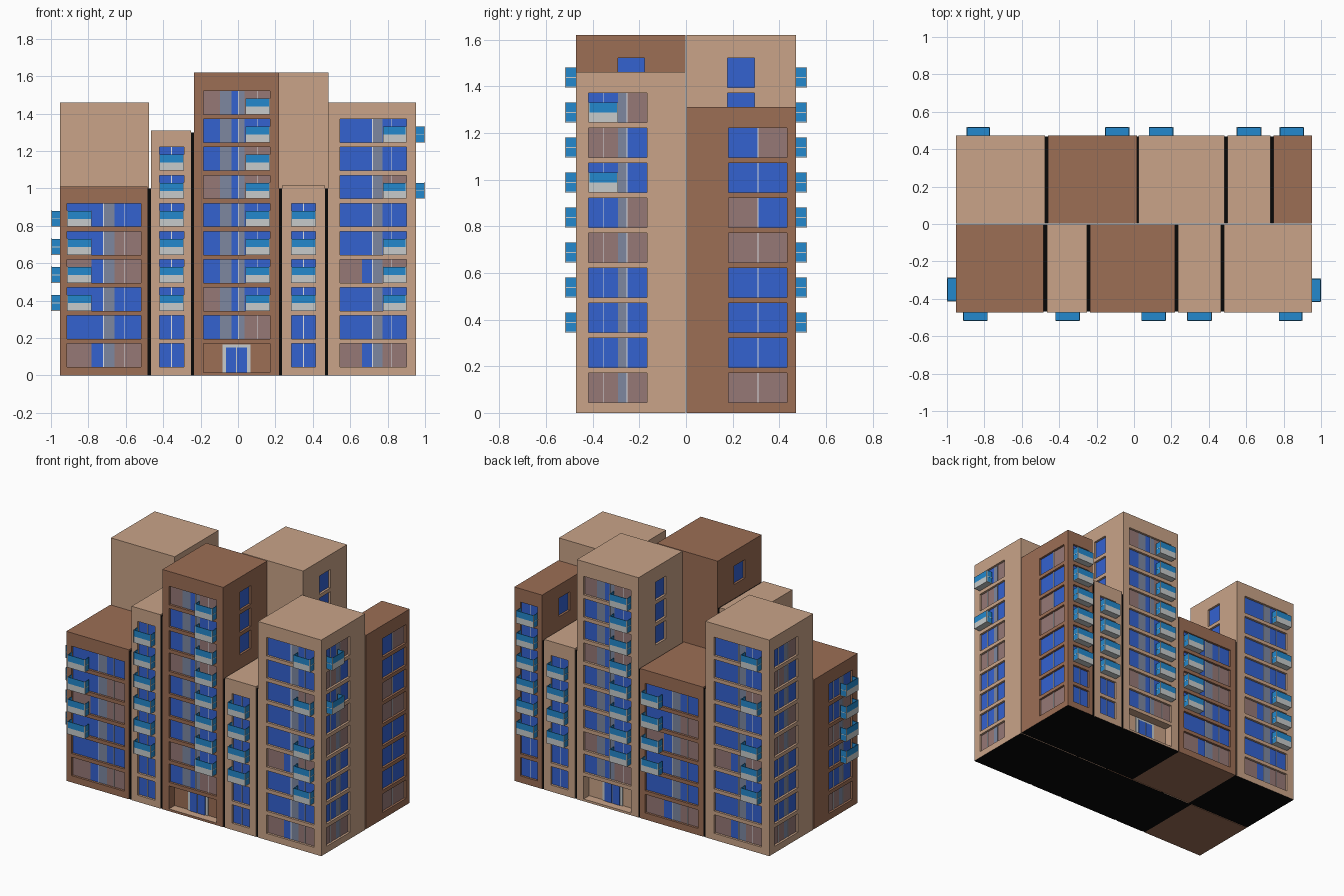
import bpy, bmesh, math
from mathutils import Vector

if "Cube" in bpy.data.objects:
    bpy.data.objects.remove(bpy.data.objects["Cube"])

COLOURS = {
    "tan wall": (0.585, 0.37, 0.246), "brown wall": (0.333, 0.156, 0.091),
    "window blue": (0.034, 0.122, 0.631), "curtain mauve": (0.305, 0.188, 0.181),
    "blind grey": (0.205, 0.243, 0.352), "balcony blue": (0.017, 0.25, 0.61),
    "panel grey": (0.57, 0.60, 0.60), "frame white": (0.75, 0.76, 0.80),
    "joint black": (0.002, 0.002, 0.002),
}
MATS = []
for name, rgb in COLOURS.items():
    m = bpy.data.materials.new(name)
    m.diffuse_color = (*rgb, 1)
    m.use_nodes = True
    m.node_tree.nodes["Principled BSDF"].inputs["Base Color"].default_value = m.diffuse_color
    MATS.append(m)
TAN, BROWN, BLUE, MAUVE, BLIND, BALC, GREY, WHITE, BLACK = range(9)

FRONT, REAR = -0.472, -0.003   # depth range of one row of blocks
STOREY, SILL, HEAD = 0.15, 0.045, 0.17
RECESS = 0.015


class Side:
    """Drawing helper for one wall: u runs right, d runs outward, z up."""
    def __init__(self, bm, origin, u, n):
        self.bm, self.o, self.u, self.n = bm, Vector(origin), Vector(u), Vector(n)

    def quad(self, pts, mat):
        vs = [self.bm.verts.new(self.o + self.u * u + self.n * d + Vector((0, 0, z)))
              for u, d, z in pts]
        self.bm.faces.new(vs).material_index = mat

    def face(self, u0, u1, z0, z1, d, mat):
        self.quad([(u0, d, z0), (u1, d, z0), (u1, d, z1), (u0, d, z1)], mat)

    def across(self, u, d0, d1, z0, z1, mat, flip=False):
        p = [(u, d1, z0), (u, d0, z0), (u, d0, z1), (u, d1, z1)]
        self.quad(p[::-1] if flip else p, mat)

    def level(self, u0, u1, d0, d1, z, mat, flip=False):
        p = [(u0, d0, z), (u0, d1, z), (u1, d1, z), (u1, d0, z)]
        self.quad(p[::-1] if flip else p, mat)

    def box(self, u0, u1, d0, d1, z0, z1, mat):
        self.face(u0, u1, z0, z1, d1, mat)
        self.quad([(u1, d0, z0), (u0, d0, z0), (u0, d0, z1), (u1, d0, z1)], mat)
        self.across(u1, d0, d1, z0, z1, mat)
        self.across(u0, d0, d1, z0, z1, mat, True)
        self.level(u0, u1, d0, d1, z1, mat)
        self.level(u0, u1, d0, d1, z0, mat, True)


def finish(bm, name, turned):
    me = bpy.data.meshes.new(name)
    bm.to_mesh(me)
    bm.free()
    for m in MATS:
        me.materials.append(m)
    ob = bpy.data.objects.new(name, me)
    bpy.context.collection.objects.link(ob)
    if turned:
        ob.rotation_euler.z = math.pi
    return ob


def panes(s, u0, u1, z0, z1, style, code):
    """Glass strips: code m = both curtains, l / r = one curtain, b = none."""
    left = MAUVE if code in "ml" else BLUE
    right = MAUVE if code in "mr" else BLUE
    strips, bars = {
        "wide": ([(0, .33, left), (.33, .49, BLUE), (.49, .64, BLIND),
                  (.64, .78, right), (.78, 1, right)], (.49, .78)),
        "mid": ([(0, .25, left), (.25, .42, BLIND), (.42, .53, BLUE),
                 (.53, .62, BLIND), (.62, 1, right)], (.53, .81)),
        "side": ([(0, .5, left), (.5, .66, BLIND), (.66, 1, right)], (.25, .66)),
        "half": ([(0, .5, left), (.5, 1, right)], (.5,)),
        "slim": ([(0, 1, BLUE)], (.5,)),
        "small": ([(0, 1, BLUE)], ()),
    }[style]
    w = u1 - u0
    for a, b, mat in strips:
        s.face(u0 + a * w, u0 + b * w, z0, z1, -RECESS, mat)
    for f in bars:   # white glazing bars
        s.box(u0 + f * w - .002, u0 + f * w + .002, -RECESS, -RECESS + .004, z0, z1, WHITE)


def doorway(s, u0, u1, z0, z1):
    """Double glass door with a pale frame at the back of the porch."""
    c, d = (u0 + u1) / 2, -.06
    s.box(c - .075, c + .075, d, d + .006, z0, z1 - .005, GREY)
    for a, b in ((-.056, -.003), (.003, .056)):
        s.box(c + a, c + b, d + .006, d + .010, z0, z1 - .02, BLUE)


def wall(s, width, height, mat, spec):
    """Flat wall with one column of recessed windows."""
    if not spec:
        s.face(0, width, 0, height, 0, mat)
        return
    u0, u1, style, floors, codes = spec[:5]
    door = style == "mid"
    s.face(0, u0, 0, height, 0, mat)
    s.face(u1, width, 0, height, 0, mat)
    z = 0
    for i in floors:
        porch = door and i == 0
        depth = .06 if porch else RECESS
        z0, z1 = i * STOREY + (.015 if porch else SILL), i * STOREY + HEAD
        s.face(u0, u1, z, z0, 0, mat)
        s.across(u0, -depth, 0, z0, z1, mat)
        s.across(u1, -depth, 0, z0, z1, mat, True)
        s.level(u0, u1, -depth, 0, z0, TAN if porch else mat)
        s.level(u0, u1, -depth, 0, z1, mat, True)
        if porch:
            s.face(u0, u1, z0, z1, -depth, mat)
            doorway(s, u0, u1, z0, z1)
        else:
            panes(s, u0, u1, z0, z1, style, codes[i % len(codes)])
        z = z1
    s.face(u0, u1, z, height, 0, mat)


def balcony(s, u0, u1, floor):
    z, d, t = floor * STOREY + SILL, .046, .004
    top, mid = z + .085, z + .042
    s.box(u0, u1, 0, d, z, z + t, GREY)                          # slab
    s.box(u0 + t, u1 - t, 0, d - t, z + t, z + 2 * t, BALC)      # floor finish
    s.box(u0, u1, d - t, d, z + t, mid, GREY)                    # front panel
    s.box(u0, u1, d - t, d, mid, top, BALC)                      # front glazing
    for a in (u0, u1 - t):                                       # side glazing
        s.box(a, a + t, 0, d - t, z + t, top, BALC)
    for a, b in ((u0 - .001, u0 + t), (u1 - t, u1 + .001)):      # posts and side rails
        s.box(a, b, d - t, d + .001, z, top + .001, GREY)
        s.box(a, b, 0, d - t, mid - .002, mid + .002, GREY)


def block(name, x0, x1, height, mat, base, turned, front, left=None, right=None):
    bm, bal = bmesh.new(), bmesh.new()
    w, dep = x1 - x0, REAR - FRONT
    frames = [((x0, FRONT, 0), (1, 0, 0), (0, -1, 0), w, front),
              ((x1, FRONT, 0), (0, 1, 0), (1, 0, 0), dep, right),
              ((x1, REAR, 0), (-1, 0, 0), (0, 1, 0), w, None),
              ((x0, REAR, 0), (0, -1, 0), (-1, 0, 0), dep, left)]
    for o, u, n, width, spec in frames:
        wall(Side(bm, o, u, n), width, height, mat, spec)
        if spec and len(spec) > 5:
            a, b, floors = spec[5]
            for i in floors:
                balcony(Side(bal, o, u, n), a, b, i)
    s = Side(bm, *frames[0][:3])
    s.level(0, w, -dep, 0, height, mat)        # flat roof
    s.level(0, w, -dep, 0, 0, base, True)      # underside
    bmesh.ops.remove_doubles(bm, verts=bm.verts, dist=1e-5)
    finish(bm, name + "_block", turned)
    finish(bal, name + "_balconies", turned)


def small(side, floors):
    u = (.175, .29) if side == "left" else (.18, .295)
    return (*u, "small", floors, "b")


# Facade recipes: window span, style, floors, curtain codes, balcony span and floors
LOW = (.04, .435, "wide", range(6), "mbbmrb", (.04, .17, range(2, 6)))
TOWER = (.05, .405, "mid", range(10), "brlbbbmrbm", (.275, .405, range(2, 10)))
TALL = (.065, .42, "mid_", range(9), "mbbmbbrbb", (.295, .42, (2, 3, 4, 6, 8)))
TALL = TALL[:2] + ("wide",) + TALL[3:]
SLIM8 = (.045, .175, "slim", range(8), "b", (.045, .175, range(2, 8)))
SLIM6 = (.05, .18, "slim", range(6), "b", (.05, .18, range(2, 6)))
END = (.055, .305, "side", range(9), "mbbbmrblr")

# Front row, left to right
block("front_low", -.953, -.485, 1.01, BROWN, BROWN, False, LOW,
      left=(.165, .415, "side", range(6), "mbbmrb", (.285, .41, range(2, 6))))
block("front_slim", -.465, -.25, 1.31, TAN, BLACK, False, SLIM8, left=small("left", [7]))
block("front_tower", -.235, .22, 1.62, BROWN, BLACK, False, TOWER,
      left=small("left", [9]), right=small("right", [7, 8, 9]))
block("front_short_slim", .235, .465, 1.015, TAN, BLACK, False, SLIM6)
block("front_tall", .48, .953, 1.46, TAN, BLACK, False, TALL, left=small("left", [7, 8]),
      right=END + ((.055, .18, (6, 8)),))

# Back row, same kinds of block turned half round (x is mirrored by the turn)
block("back_tall", .475, .953, 1.46, TAN, BLACK, True, TALL,
      left=small("left", [7, 8]), right=END)
block("back_low", -.015, .46, 1.01, BROWN, BROWN, True, LOW)
block("back_tower", -.485, -.025, 1.62, TAN, BLACK, True, TOWER,
      left=small("left", [7, 8, 9]), right=small("right", [7, 8, 9]))
block("back_short_slim", -.73, -.5, 1.015, TAN, BLACK, True, SLIM6)
block("back_slim", -.953, -.745, 1.31, BROWN, BLACK, True, SLIM8,
      left=(.18, .43, "half", range(8), "mbbbmlbr"), right=small("right", [7]))

# Dark joints between neighbouring blocks
for turned, gaps in ((False, [(-.485, -.465, 1.0), (-.25, -.235, 1.3),
                              (.22, .235, 1.0), (.465, .48, 1.0)]),
                     (True, [(.46, .475, 1.0), (-.025, -.015, 1.0),
                             (-.5, -.485, 1.0), (-.745, -.73, 1.0)])):
    bm = bmesh.new()
    s = Side(bm, (0, FRONT, 0), (1, 0, 0), (0, -1, 0))
    for a, b, h in gaps:
        s.box(a, b, FRONT - REAR, -.004, 0, h, BLACK)
    finish(bm, "back_joints" if turned else "front_joints", turned)
